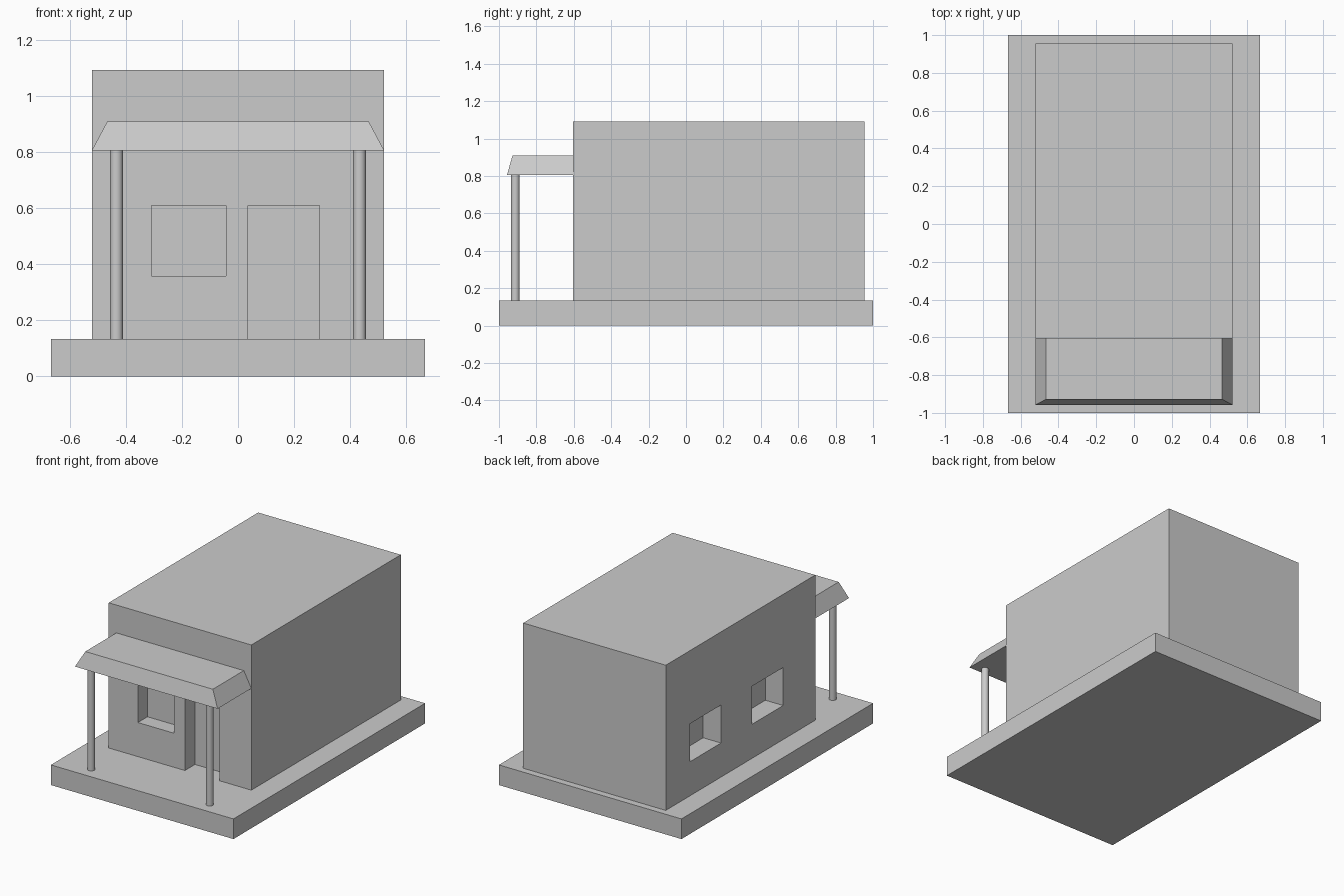
import bpy, bmesh
from mathutils import Vector

if "Cube" in bpy.data.objects:
    bpy.data.objects.remove(bpy.data.objects["Cube"])


def box(name, lo, hi):
    """Axis-aligned box between two corners."""
    lo, hi = Vector(lo), Vector(hi)
    bm = bmesh.new()
    bmesh.ops.create_cube(bm, size=1)
    for v in bm.verts:
        v.co = Vector(hi[i] if v.co[i] > 0 else lo[i] for i in range(3))
    mesh = bpy.data.meshes.new(name)
    bm.to_mesh(mesh)
    bm.free()
    ob = bpy.data.objects.new(name, mesh)
    bpy.context.collection.objects.link(ob)
    return ob


def recess(target, name, lo, hi):
    """Cut a box-shaped niche into the target."""
    cutter = box(name + "_cutter", lo, hi)
    cutter.hide_render = True
    cutter.display_type = 'WIRE'
    mod = target.modifiers.new(name, 'BOOLEAN')
    mod.operation = 'DIFFERENCE'
    mod.solver = 'EXACT'
    mod.object = cutter


FLOOR, FRONT, SIDE = 0.133, -0.605, 0.521
EAVE, EAVE_TOP = 0.805, 0.908

# ground slab and main building block
box("base_slab", (-0.667, -1, 0), (0.667, 1, FLOOR))
house = box("house_body", (-SIDE, FRONT, FLOOR), (SIDE, 0.955, 1.092))

# front window and door niches
recess(house, "front_window", (-0.308, FRONT - 0.1, 0.358), (-0.043, FRONT + 0.1, 0.609))
recess(house, "front_door", (0.036, FRONT - 0.1, 0.05), (0.29, FRONT + 0.105, 0.609))

# two window niches on the left wall
for i, y in enumerate((-0.27, 0.379)):
    recess(house, f"side_window_{i + 1}", (-SIDE - 0.1, y, 0.358), (-SIDE + 0.13, y + 0.325, 0.609))

# porch roof: tapered on the front and both sides
roof = box("porch_roof", (-SIDE, -0.957, EAVE), (SIDE, FRONT, EAVE_TOP))
for v in roof.data.vertices:
    if v.co.z > EAVE + 0.05:
        v.co.x *= 0.466 / SIDE
        if v.co.y < -0.9:
            v.co.y = -0.928

# porch posts
for side, label in ((-1, "left"), (1, "right")):
    bpy.ops.mesh.primitive_cylinder_add(
        vertices=24, radius=0.023, depth=EAVE - FLOOR,
        location=(side * 0.433, -0.913, (EAVE + FLOOR) / 2))
    bpy.context.object.name = f"{label}_porch_post"
    bpy.ops.object.shade_smooth_by_angle()
